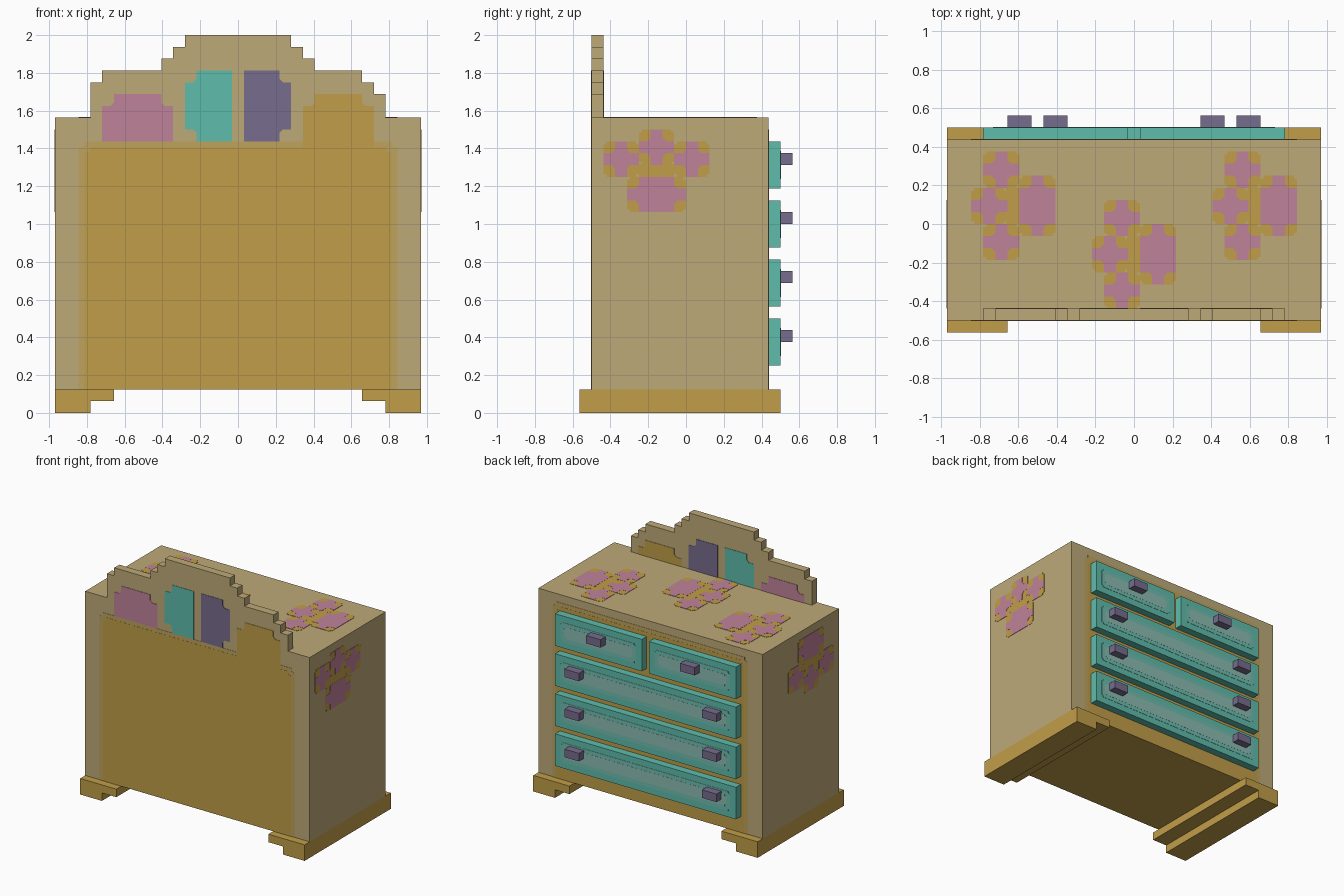
import bpy, bmesh
from mathutils import Vector

if "Cube" in bpy.data.objects:
    bpy.data.objects.remove(bpy.data.objects["Cube"])

P = 1 / 16  # grid step
X, Y, Z = Vector((1, 0, 0)), Vector((0, 1, 0)), Vector((0, 0, 1))


def material(name, *rgb):
    """Flat material from 0-255 display values."""
    lin = [((c / 255 + 0.055) / 1.055) ** 2.4 for c in rgb] + [1]
    m = bpy.data.materials.new(name)
    m.use_nodes = True
    m.diffuse_color = lin
    bsdf = m.node_tree.nodes["Principled BSDF"]
    bsdf.inputs["Base Color"].default_value = lin
    bsdf.inputs["Roughness"].default_value = 0.9
    return m


TAN = material("tan wood", 190, 170, 121)
GOLD = material("golden wood", 192, 157, 72)
SOFT = material("soft gold edge", 191, 163, 94)
PINK = material("rose paint", 192, 130, 154)
TEAL = material("teal paint", 95, 188, 172)
RING = material("soft teal edge", 112, 188, 175)
PALE = material("pale teal panel", 138, 188, 178)
PURPLE = material("muted purple", 119, 109, 142)


def prism(name, outline, origin, u, v, depth, *mats):
    """Extrude a 2D outline, laid out along u and v, by the depth vector."""
    bm = bmesh.new()
    face = bm.faces.new([bm.verts.new(origin + u * a + v * b) for a, b in outline])
    top = bmesh.ops.extrude_face_region(bm, geom=[face])["geom"]
    bmesh.ops.translate(bm, vec=depth, verts=[e for e in top if isinstance(e, bmesh.types.BMVert)])
    bmesh.ops.recalc_face_normals(bm, faces=bm.faces)
    mesh = bpy.data.meshes.new(name)
    bm.to_mesh(mesh)
    bm.free()
    ob = bpy.data.objects.new(name, mesh)
    bpy.context.collection.objects.link(ob)
    for m in mats:
        mesh.materials.append(m)
    return ob


def rect(x0, x1, y0, y1):
    return [(x0, y0), (x1, y0), (x1, y1), (x0, y1)]


def box(name, x0, x1, y0, y1, z0, z1, *mats):
    """Box measured in grid steps."""
    outline = [(a * P, b * P) for a, b in rect(x0, x1, y0, y1)]
    return prism(name, outline, Z * z0 * P, X, Y, Z * (z1 - z0) * P, *mats)


def plate(name, outline, origin, u, v, normal, lift, mat):
    """Painted detail: a thin plate just proud of a surface."""
    return prism(name, outline, origin - normal * 0.002, u, v, normal * (lift + 0.002), mat)


def stepped(x0, x1, y0, y1, n=P, corners="abcd"):
    """Rectangle with stepped corners: a, b at the bottom, c, d at the top."""
    pts = []
    for key, x, y, sx, sy in (("a", x0, y0, 1, 1), ("b", x1, y0, -1, 1),
                              ("c", x1, y1, -1, -1), ("d", x0, y1, 1, -1)):
        if key not in corners:
            pts.append((x, y))
            continue
        step = [(x, y + sy * n), (x + sx * n * .7, y + sy * n),
                (x + sx * n, y + sy * n * .7), (x + sx * n, y)]
        pts += step if key in "ac" else step[::-1]
    return pts


# Body with a golden underside
body = box("body", -15.5, 15.5, -8, 7, 2, 25, TAN, GOLD)
for f in body.data.polygons:
    f.material_index = int(f.normal.z < -0.5)

# Stepped crest board, slightly uneven on its two sides
left = [(-12.5, 25), (-12.5, 28), (-11.5, 28), (-11.5, 29), (-6.5, 29), (-6.5, 30),
        (-5.5, 30), (-5.5, 31), (-4.5, 31), (-4.5, 32)]
right = [(4.5, 32), (4.5, 31), (5.5, 31), (5.5, 30), (6.5, 30), (6.5, 29), (10.5, 29),
         (10.5, 28), (11.5, 28), (11.5, 27), (12.5, 27), (12.5, 25)]
prism("crest_board", [(a * P, b * P) for a, b in left + right], Y * -8 * P, X, Z, Y * P, TAN)

# Stepped runner feet
for side, s in (("right", -1), ("left", 1)):
    foot = [(15.5, 0), (15.5, 2), (10.5, 2), (10.5, 1), (12.5, 1), (12.5, 0)]
    prism(side + "_foot", [(s * a * P, b * P) for a, b in foot], Y * -9 * P, X, Z, Y * 17 * P, GOLD)

# Golden fields on the front and back of the body
for name, y, n, top in (("front", -8, -Y, 23), ("back", 7, Y, 24)):
    for part, mat, inset, lift in (("edge", SOFT, 0, 0.002), ("field", GOLD, 0.03, 0.003)):
        w = 13.5 * P - inset
        plate(f"{name}_{part}", stepped(-w, w, 2 * P, top * P - inset, 0.03, "cd"),
              Y * y * P, X, Z, n, lift, mat)

# Books painted on both faces of the crest board
books = (("rose_book", PINK, -11.5, -5.5, 23, 27, "cd"), ("teal_book", TEAL, -4.5, -0.5, 23, 29, "ad"),
         ("purple_book", PURPLE, 0.5, 4.5, 23, 29, "bc"), ("golden_book", GOLD, 5.5, 11.5, 22.5, 27, "cd"))
for name, mat, x0, x1, z0, z1, corners in books:
    for side, y, n in (("front", -8, -Y), ("back", -7, Y)):
        plate(f"{name}_{side}", stepped(x0 * P, x1 * P, z0 * P, z1 * P, P, corners),
              Y * y * P, X, Z, n, 0.003, mat)


def drawer(name, x0, x1, z0, handles):
    box(name, x0, x1, 7, 8, z0, z0 + 4, TEAL)
    for part, mat, inset, lift in (("panel_edge", RING, 0.05, 0.002), ("panel", PALE, 0.08, 0.003)):
        plate(f"{name}_{part}", stepped(x0 * P + inset, x1 * P - inset, z0 * P + inset,
              (z0 + 4) * P - inset, 0.015), Y * 8 * P, X, Z, Y, lift, mat)
    for i, x in enumerate(handles):
        box(f"{name}_handle_{i + 1}", x - 1, x + 1, 8, 9, z0 + 2, z0 + 3, PURPLE)


# Three wide drawers below two small ones
for i in range(3):
    drawer(f"wide_drawer_{i + 1}", -12.5, 12.5, 4 + 5 * i, (-9.5, 9.5))
drawer("small_drawer_right", -12.5, -0.5, 19, (-6.5,))
drawer("small_drawer_left", 0.5, 12.5, 19, (6.5,))


def paw(name, origin, u, v, normal):
    """Paw print: a pad and three toes, with golden corners."""
    spots = (("pad", 0, 0, 2.5), ("toe_1", -3, 3, 1.5), ("toe_2", 0, 4, 1.5), ("toe_3", 3, 3, 1.5))
    for part, a, b, w in spots:
        r = [k * P for k in (a - w, a + w, b - 1.5, b + 1.5)]
        plate(f"{name}_{part}_edge", stepped(*r, 0.016), origin, u, v, normal, 0.002, GOLD)
        plate(f"{name}_{part}", stepped(*r), origin, u, v, normal, 0.003, PINK)
    plate(f"{name}_bridge", rect(-1.5 * P, 1.5 * P, 1.4 * P, 2.6 * P), origin, u, v, normal, 0.002, GOLD)


# Paw prints on the sides and the top
paw("left_paw", Vector((15.5, -2.5, 18.5)) * P, Y, Z, X)
paw("right_paw", Vector((-15.5, -2.5, 22.5)) * P, Y, -Z, -X)
for i, (x, y) in enumerate(((-8, 1.5), (2, -2.5), (12, 1.5))):
    paw(f"top_paw_{i + 1}", Vector((x, y, 25)) * P, Y, -X, Z)
